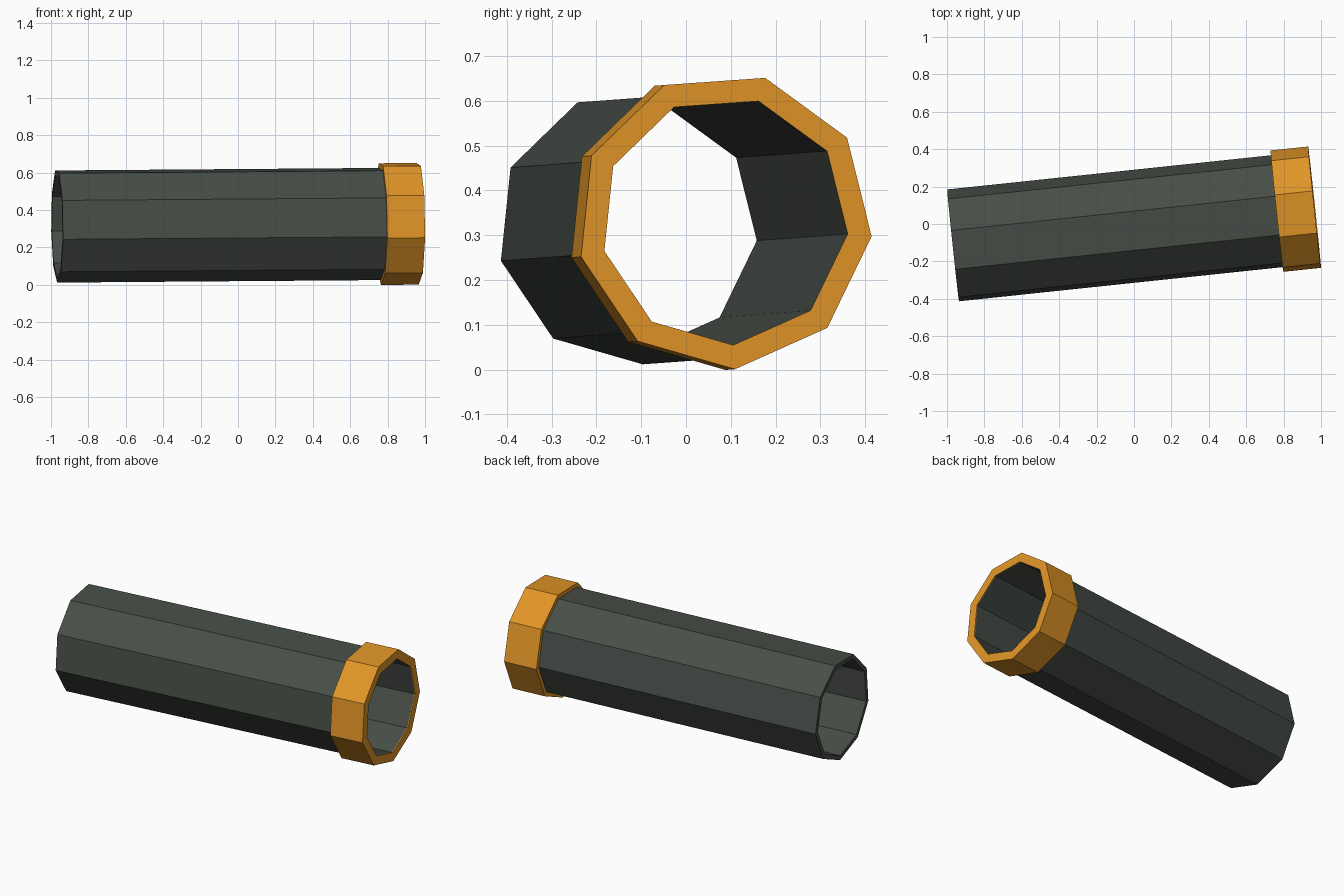
import bpy, bmesh
from math import sin, cos, radians, atan2, hypot
from mathutils import Matrix, Vector

if "Cube" in bpy.data.objects:
    bpy.data.objects.remove(bpy.data.objects["Cube"])

SIDES, PHASE = 9, radians(-6)
BACK = Vector((-0.967, -0.118, 0.317))
FRONT = Vector((0.966, 0.086, 0.332))
AXIS = FRONT - BACK
LENGTH = AXIS.length
PLACE = (Matrix.Translation(BACK)
         @ Matrix.Rotation(atan2(AXIS.y, AXIS.x), 4, 'Z')
         @ Matrix.Rotation(-atan2(AXIS.z, hypot(AXIS.x, AXIS.y)), 4, 'Y'))


def material(name, rgb):
    m = bpy.data.materials.new(name)
    m.diffuse_color = (*rgb, 1)
    m.use_nodes = True
    m.node_tree.nodes["Principled BSDF"].inputs["Base Color"].default_value = m.diffuse_color
    return m


def hollow_prism(name, profile, mat):
    """Sweep a closed (distance along axis, radius) profile round the tilted axis."""
    bm = bmesh.new()
    rings = []
    for i in range(SIDES):
        a = PHASE + radians(360 / SIDES) * i
        rings.append([bm.verts.new(PLACE @ Vector((d, r * cos(a), r * sin(a))))
                      for d, r in profile])
    n = len(profile)
    for i in range(SIDES):
        p, q = rings[i], rings[(i + 1) % SIDES]
        for j in range(n):
            k = (j + 1) % n
            bm.faces.new((p[j], q[j], q[k], p[k]))
    bmesh.ops.recalc_face_normals(bm, faces=bm.faces)
    mesh = bpy.data.meshes.new(name)
    bm.to_mesh(mesh)
    bm.free()
    mesh.materials.append(mat)
    ob = bpy.data.objects.new(name, mesh)
    bpy.context.collection.objects.link(ob)
    return ob


grey = material("dark grey", (0.063, 0.075, 0.063))
orange = material("orange", (0.75, 0.30, 0.02))

# Long nine-sided tube, open at both ends
hollow_prism("tube", [(0, 0.306), (LENGTH - 0.02, 0.306),
                      (LENGTH - 0.005, 0.279), (0, 0.279)], grey)

# Collar around the right-hand end, with a lip covering the tube wall
hollow_prism("end_collar", [(LENGTH - 0.203, 0.332), (LENGTH, 0.332),
                            (LENGTH, 0.278), (LENGTH - 0.005, 0.278),
                            (LENGTH - 0.02, 0.306), (LENGTH - 0.203, 0.306)], orange)
